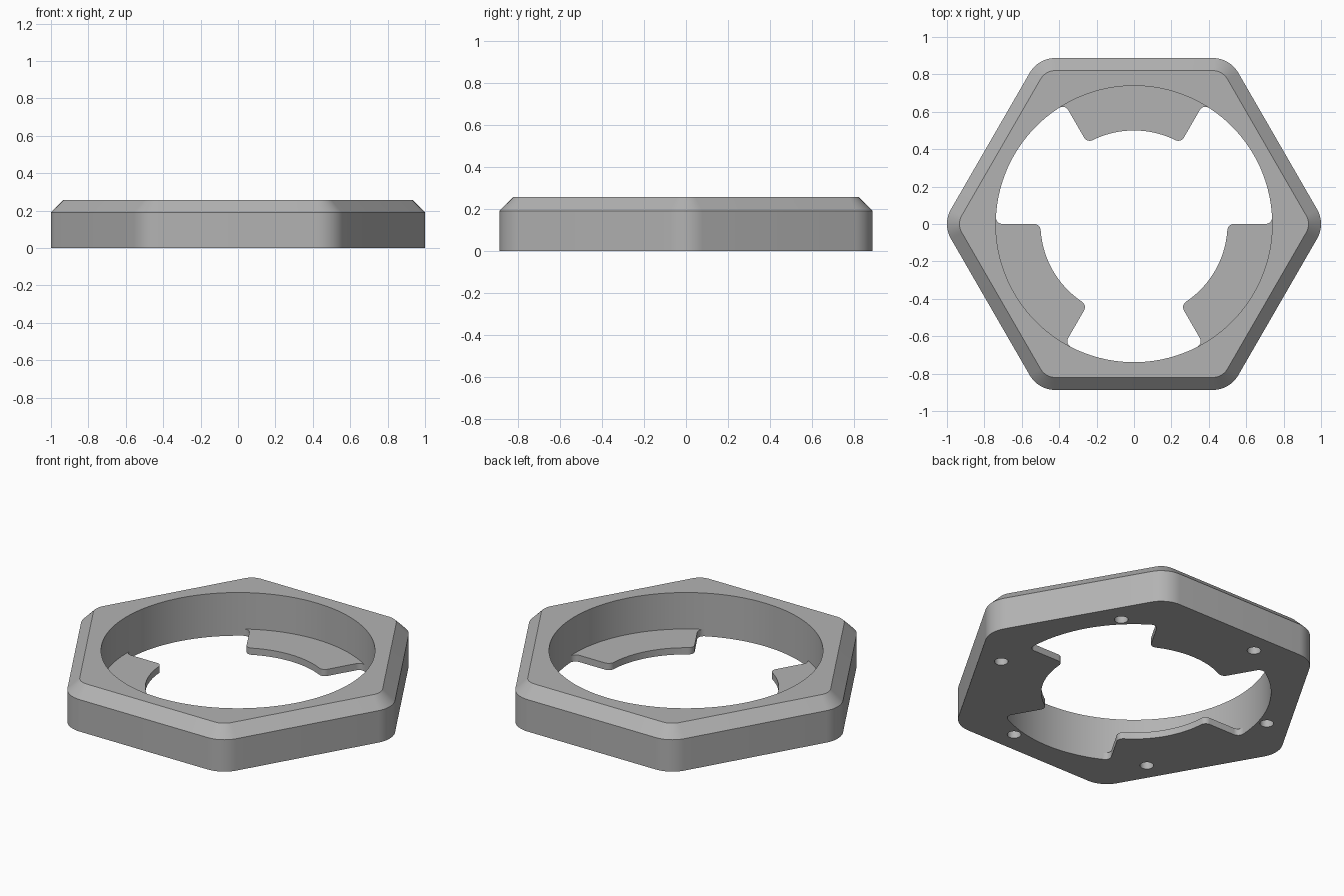
import bpy, bmesh
from math import sin, cos, asin, atan2, sqrt, pi, radians
from mathutils import Matrix, Vector

if "Cube" in bpy.data.objects:
    bpy.data.objects.remove(bpy.data.objects["Cube"])

BORE, TAB_INNER, TAB_HEIGHT = 0.739, 0.5, 0.04

metal = bpy.data.materials.new("plain grey")
metal.use_nodes = True
grey = (0.45, 0.45, 0.45, 1)
metal.diffuse_color = grey
metal.node_tree.nodes["Principled BSDF"].inputs["Base Color"].default_value = grey


def arc(cx, cy, r, a, b, steps):
    return [Vector((cx + r * cos(a + (b - a) * i / steps),
                    cy + r * sin(a + (b - a) * i / steps))) for i in range(steps + 1)]


def loft(name, sections):
    """Closed solid through a list of (outline, height) sections."""
    bm = bmesh.new()
    rings = [[bm.verts.new((p.x, p.y, z)) for p in pts] for pts, z in sections]
    n = len(rings[0])
    for low, high in zip(rings, rings[1:]):
        for i in range(n):
            j = (i + 1) % n
            bm.faces.new((low[i], low[j], high[j], high[i]))
    bm.faces.new(rings[0][::-1])
    bm.faces.new(rings[-1])
    bmesh.ops.recalc_face_normals(bm, faces=bm.faces)
    mesh = bpy.data.meshes.new(name)
    bm.to_mesh(mesh)
    bm.free()
    mesh.materials.append(metal)
    obj = bpy.data.objects.new(name, mesh)
    bpy.context.collection.objects.link(obj)
    return obj


def activate(obj):
    bpy.ops.object.select_all(action="DESELECT")
    obj.select_set(True)
    bpy.context.view_layer.objects.active = obj


def cut(obj, cutter):
    activate(obj)
    mod = obj.modifiers.new("cut", "BOOLEAN")
    mod.operation, mod.solver, mod.object = "DIFFERENCE", "EXACT", cutter
    bpy.ops.object.modifier_apply(modifier=mod.name)
    bpy.data.objects.remove(cutter)


def smooth(obj):
    activate(obj)
    bpy.ops.object.shade_smooth_by_angle(angle=radians(25))


def rounded_hexagon(corner_radius):
    centre = 0.843
    pts = []
    for k in range(6):
        a = k * pi / 3
        pts += arc(centre * cos(a), centre * sin(a), corner_radius,
                   a - pi / 6, a + pi / 6, 10)
    return pts


def circle(r, steps, x=0, y=0):
    return arc(x, y, r, 0, 2 * pi, steps)[:-1]


# Hexagonal ring with chamfered top and straight bore
ring = loft("hex_ring", [(rounded_hexagon(0.157), 0), (rounded_hexagon(0.157), 0.19),
                         (rounded_hexagon(0.09), 0.257)])
cut(ring, loft("bore_cutter", [(circle(BORE, 120), -0.1), (circle(BORE, 120), 0.4)]))

# Blind screw holes in the underside
for k in range(6):
    a = radians(60 * k - 15)
    hole = circle(0.037, 24, 0.79 * cos(a), 0.79 * sin(a))
    cut(ring, loft("hole_cutter", [(hole, -0.1), (hole, 0.12)]))
smooth(ring)


# Retaining tab outline: rounded inner corners, filleted into the bore
def tab_outline():
    f, half = 0.035, pi / 6
    inner = sqrt((TAB_INNER + f) ** 2 - f ** 2)
    outer = sqrt((BORE - f) ** 2 - f ** 2)
    side = arc(inner, -f, f, atan2(f, -inner), pi / 2, 8)
    side += arc(outer, f, f, -pi / 2, atan2(f, outer), 8)
    turn = Matrix.Rotation(half, 2)
    side = [turn @ p for p in side]
    mirrored = [Vector((p.x, -p.y)) for p in reversed(side)]
    inset = half - asin(f / (TAB_INNER + f))
    reach = half + asin(f / (BORE - f))
    inner_arc = arc(0, 0, TAB_INNER, -inset, inset, 24)[1:-1]
    outer_arc = arc(0, 0, BORE + 0.004, reach, -reach, 30)
    return inner_arc + side + outer_arc + mirrored


# Three tabs around the bottom of the bore
for name, angle in (("back_tab", 90), ("right_tab", 210), ("left_tab", 330)):
    turn = Matrix.Rotation(radians(angle), 2)
    outline = [turn @ p for p in tab_outline()]
    smooth(loft(name, [(outline, 0), (outline, TAB_HEIGHT)]))
